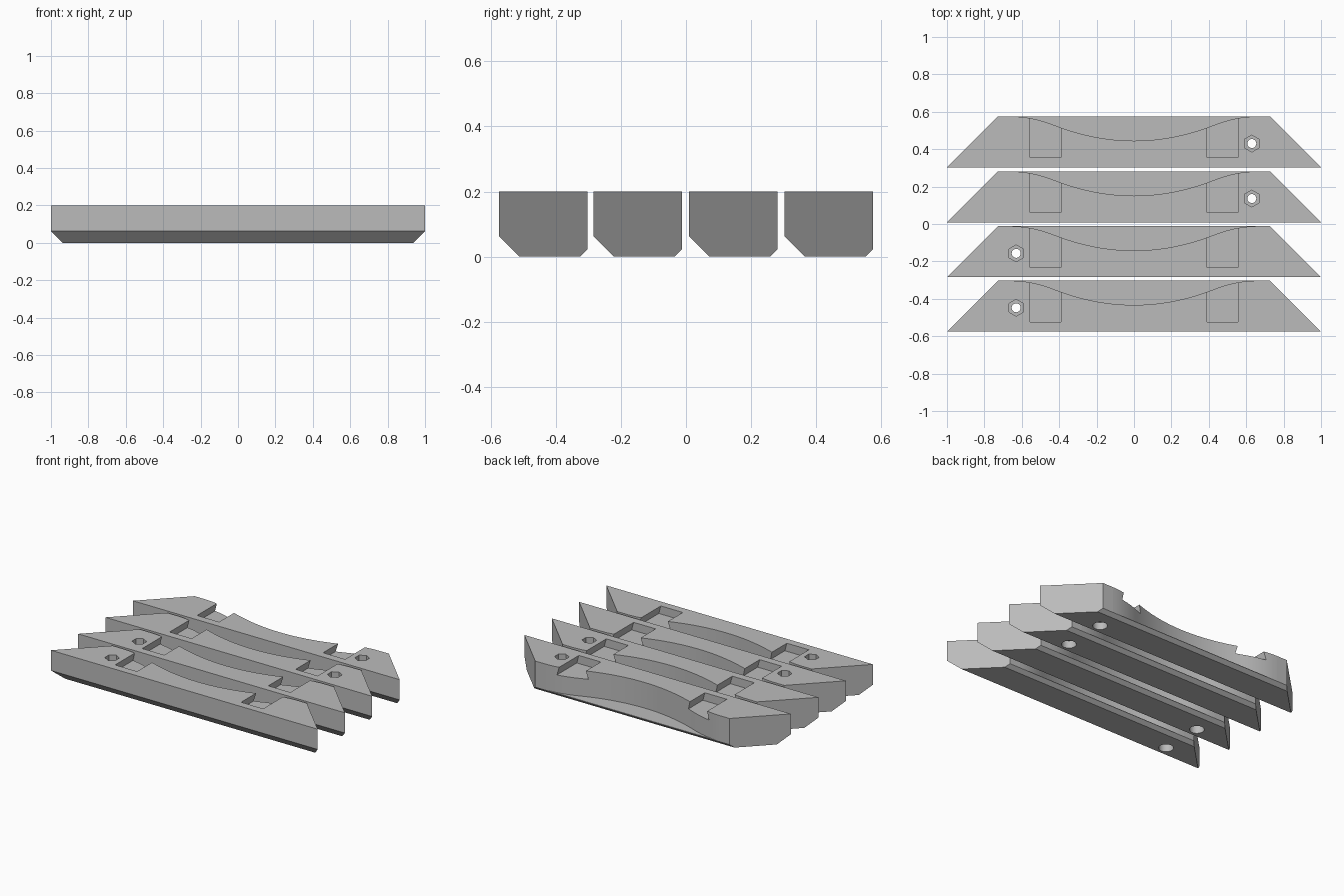
import bpy, bmesh, math

if "Cube" in bpy.data.objects:
    bpy.data.objects.remove(bpy.data.objects["Cube"])

W, H = 0.272, 0.20          # rail depth and height
CENTRES = [-0.439, -0.148, 0.145, 0.439]

grey = bpy.data.materials.new("plain grey")
grey.diffuse_color = (0.50, 0.50, 0.50, 1)
grey.use_nodes = True
grey.node_tree.nodes["Principled BSDF"].inputs["Base Color"].default_value = grey.diffuse_color


def mesh_object(name, rings):
    """Solid skinned between two matching rings of points."""
    bm = bmesh.new()
    a, b = [[bm.verts.new(p) for p in ring] for ring in rings]
    n = len(a)
    bm.faces.new(a)
    bm.faces.new(b[::-1])
    for i in range(n):
        j = (i + 1) % n
        bm.faces.new((a[j], a[i], b[i], b[j]))
    bmesh.ops.recalc_face_normals(bm, faces=bm.faces)
    me = bpy.data.meshes.new(name)
    bm.to_mesh(me)
    bm.free()
    me.materials.append(grey)
    ob = bpy.data.objects.new(name, me)
    bpy.context.collection.objects.link(ob)
    return ob


def prism(name, outline, z0, z1):
    return mesh_object(name, [[(x, y, z) for x, y in outline] for z in (z0, z1)])


def disc(x, y, r, n, start=0.0):
    return [(x + r * math.cos(start + math.tau * i / n),
             y + r * math.sin(start + math.tau * i / n)) for i in range(n)]


def scoop_depth(x):
    """Hollow that blends smoothly into the straight back."""
    x = abs(x)
    if x < 0.43:
        return 0.13 - x * x / 2.18
    return (0.66 - x) ** 2 * 0.394 / 0.46


def build_rail(name, yc, hole_side):
    y0, y1 = yc - W / 2, yc + W / 2
    # Mitred bar with chamfered lower edges
    profile = [(0.063, 0), (0, 0.063), (0, H), (W, H), (W, 0.023), (W - 0.023, 0)]
    rail = mesh_object(name, [[(s * (1 - y), y0 + y, z) for y, z in profile]
                              for s in (-1, 1)])
    cutters = []
    # Curved hollow in the back, leaving a thin ledge at the bottom
    xs = [-0.65 + 1.3 * i / 52 for i in range(53)]
    outline = [(x, y1 - scoop_depth(x)) for x in xs] + [(0.65, y1 + 0.1), (-0.65, y1 + 0.1)]
    cutters.append(prism("hollow_cutter", outline, 0.026, H + 0.1))
    # Undercut pockets, open to the hollow
    depth, flare = 0.055, 0.015
    for s in (-1, 1):
        rings = []
        for z in (H - depth, H + depth):
            f = flare * (H - z) / depth
            a, b = 0.39 - f, 0.555 + f
            rings.append([(s * a, y0 + 0.052, z), (s * b, y0 + 0.052, z),
                          (s * b, y1 + 0.1, z), (s * a, y1 + 0.1, z)])
        cutters.append(mesh_object("pocket_cutter", rings))
    # Bolt hole with nut recess above and round recess below
    x, y = 0.63 * hole_side, y0 + 0.127
    cutters.append(prism("bolt_cutter", disc(x, y, 0.024, 24), -0.1, H + 0.1))
    cutters.append(prism("nut_cutter", disc(x, y, 0.045, 6, math.pi / 2), H - 0.06, H + 0.1))
    cutters.append(prism("head_cutter", disc(x, y, 0.045, 32), -0.1, 0.05))

    for c in cutters:
        c.hide_render = True
        mod = rail.modifiers.new(c.name, 'BOOLEAN')
        mod.operation, mod.solver, mod.object = 'DIFFERENCE', 'EXACT', c
    # Bake the cuts and drop the cutters
    graph = bpy.context.evaluated_depsgraph_get()
    baked = bpy.data.meshes.new_from_object(rail.evaluated_get(graph))
    rail.modifiers.clear()
    rail.data = baked
    for c in cutters:
        bpy.data.objects.remove(c)
    # Smooth the curved walls only
    bpy.ops.object.select_all(action='DESELECT')
    rail.select_set(True)
    bpy.context.view_layer.objects.active = rail
    bpy.ops.object.shade_smooth_by_angle(angle=math.radians(25))


for i, yc in enumerate(CENTRES):
    build_rail(f"rail_{i + 1}", yc, -1 if i < 2 else 1)
